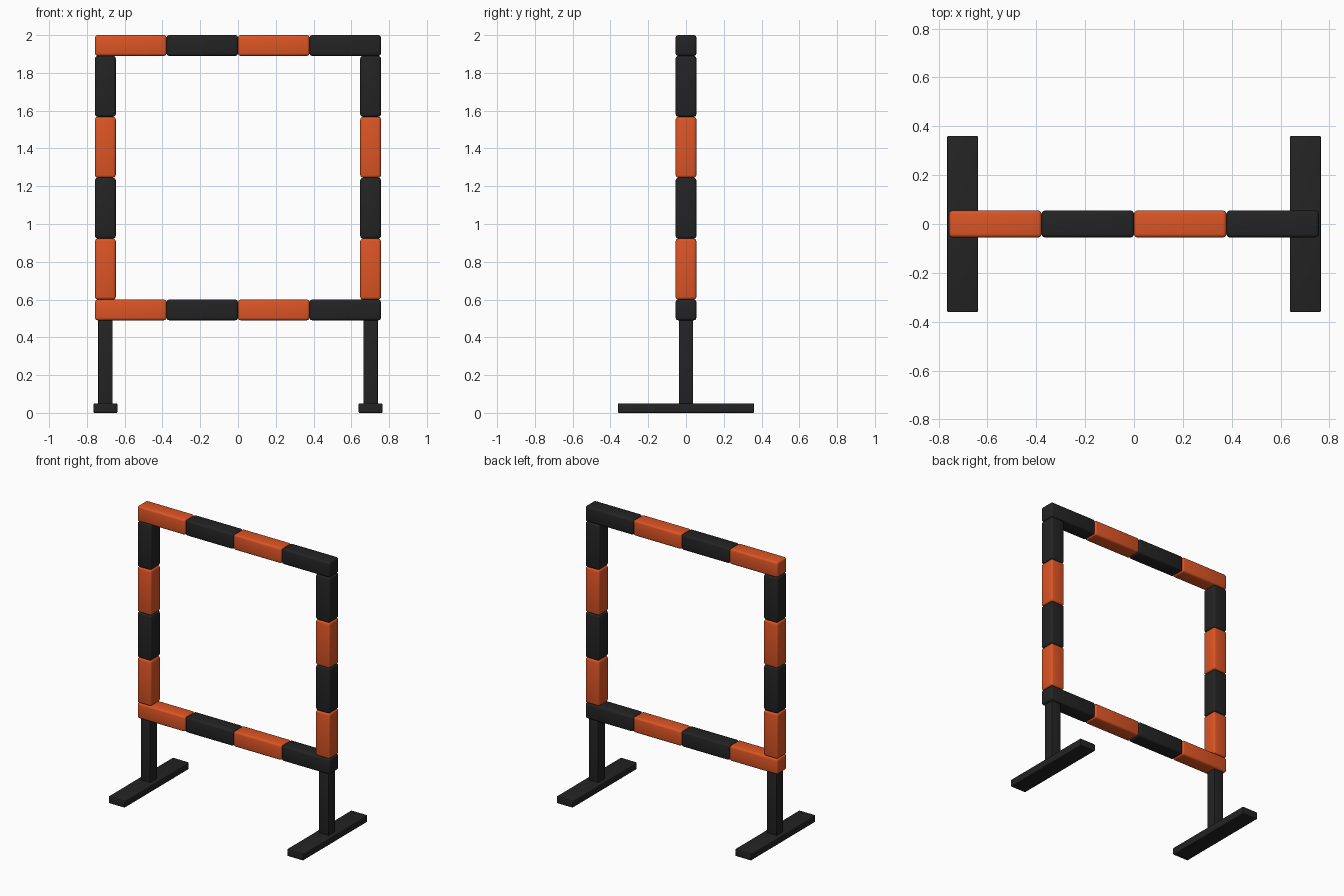
import bpy
import bmesh
from mathutils import Vector

cube = bpy.data.objects.get("Cube")
if cube:
    bpy.data.objects.remove(cube, do_unlink=True)


def make_material(name, color):
    mat = bpy.data.materials.new(name)
    mat.use_nodes = True
    mat.diffuse_color = color
    bsdf = mat.node_tree.nodes["Principled BSDF"]
    bsdf.inputs["Base Color"].default_value = color
    bsdf.inputs["Roughness"].default_value = 0.6
    return mat


ORANGE = make_material("orange_foam", (0.72, 0.09, 0.018, 1))
BLACK = make_material("black_foam", (0.017, 0.017, 0.017, 1))


def rounded_box(name, low, high, mat, radius):
    """Box between two corners with softly rounded edges."""
    low, high = Vector(low), Vector(high)
    center, size = (low + high) / 2, high - low
    bm = bmesh.new()
    bmesh.ops.create_cube(bm, size=1)
    bmesh.ops.scale(bm, vec=size, verts=bm.verts)
    bmesh.ops.bevel(bm, geom=bm.edges[:], offset=radius, segments=3,
                    profile=0.5, affect='EDGES')
    mesh = bpy.data.meshes.new(name)
    bm.to_mesh(mesh)
    bm.free()
    mesh.materials.append(mat)
    obj = bpy.data.objects.new(name, mesh)
    obj.location = center
    bpy.context.collection.objects.link(obj)
    bpy.ops.object.select_all(action='DESELECT')
    obj.select_set(True)
    bpy.context.view_layer.objects.active = obj
    bpy.ops.object.shade_smooth_by_angle()
    return obj


HALF = 0.757        # half width of the frame
THICK = 0.11        # thickness of the padding
DEPTH = THICK / 2
BOTTOM, TOP = 0.49, 2.0
COUNT = 4           # pads along each side
ROUND = 0.014

# Horizontal rails, alternating from orange on the right
step = 2 * HALF / COUNT
for rail, z in (("bottom", BOTTOM), ("top", TOP - THICK)):
    for i in range(COUNT):
        x = -HALF + i * step
        rounded_box(f"{rail}_rail_pad_{i + 1}", (x, -DEPTH, z),
                    (x + step, DEPTH, z + THICK),
                    BLACK if i % 2 else ORANGE, ROUND)

# Uprights, legs and feet on both sides
start = BOTTOM + THICK
step = (TOP - THICK - start) / COUNT
for side, sign in (("right", -1), ("left", 1)):
    x = sign * (HALF - DEPTH)
    for i in range(COUNT):
        z = start + i * step
        rounded_box(f"{side}_upright_pad_{i + 1}", (x - DEPTH, -DEPTH, z),
                    (x + DEPTH, DEPTH, z + step),
                    BLACK if i % 2 else ORANGE, ROUND)
    rounded_box(f"{side}_leg", (x - 0.038, -0.038, 0.04),
                (x + 0.038, 0.038, BOTTOM + 0.02), BLACK, 0.003)
    rounded_box(f"{side}_foot", (x - 0.063, -0.361, 0),
                (x + 0.063, 0.361, 0.05), BLACK, 0.005)
